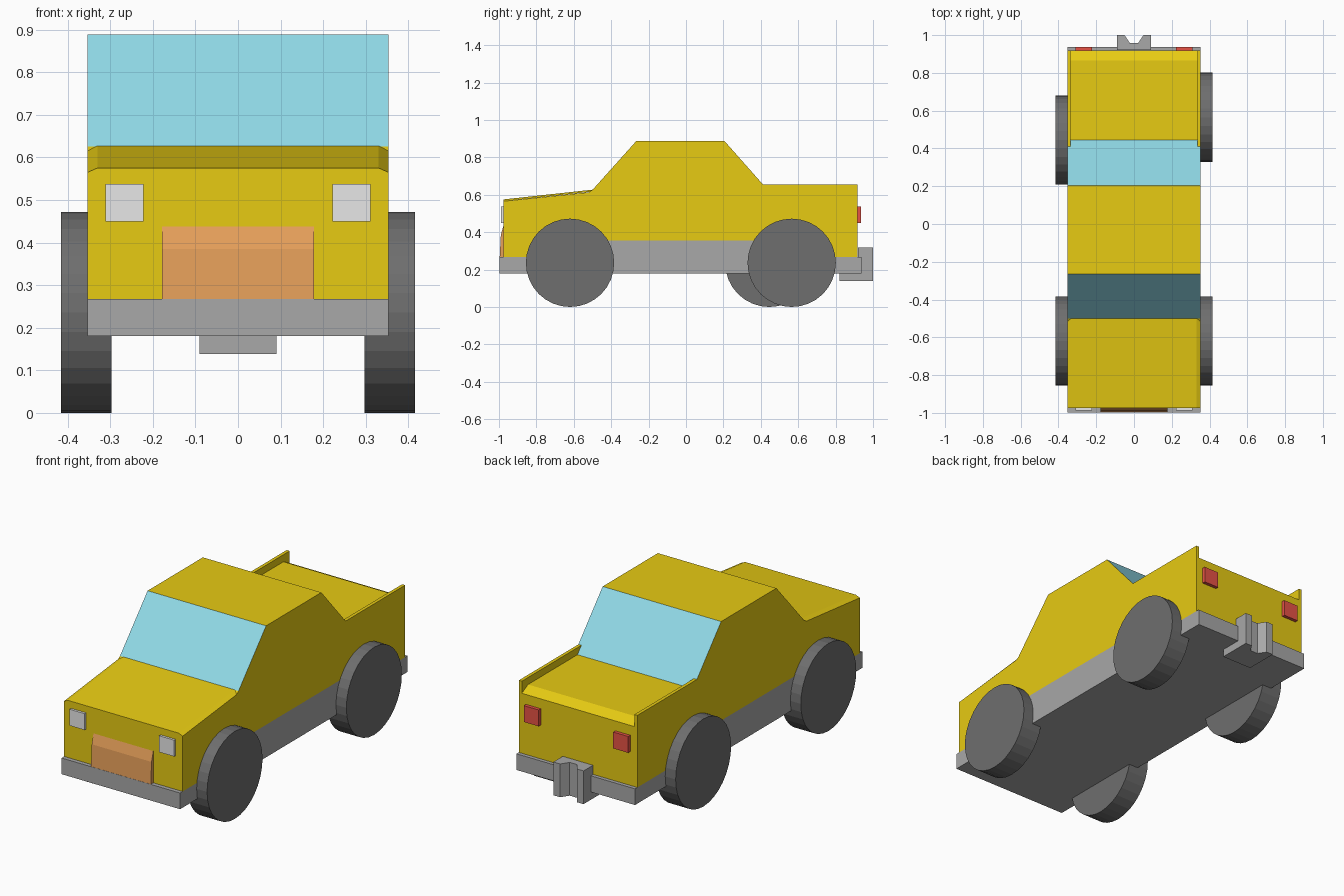
import bpy, bmesh, math
from mathutils import Matrix, Vector

if "Cube" in bpy.data.objects:
    bpy.data.objects.remove(bpy.data.objects["Cube"])


def material(name, r, g, b):
    m = bpy.data.materials.new(name)
    lin = [((c / 255 + 0.055) / 1.055) ** 2.4 if c > 10 else c / 255 / 12.92 for c in (r, g, b)]
    m.diffuse_color = (*lin, 1)
    m.use_nodes = True
    m.node_tree.nodes["Principled BSDF"].inputs["Base Color"].default_value = m.diffuse_color
    return m


YELLOW = material("yellow paint", 255, 224, 22)
GLASS = material("pale blue glass", 160, 240, 255)
GREY = material("grey trim", 168, 168, 168)
RUBBER = material("dark rubber", 110, 110, 110)
ORANGE = material("orange grille", 255, 177, 100)
WHITE = material("white lamp", 255, 255, 255)
RED = material("red lamp", 255, 92, 78)


def finish(name, bm, *mats):
    bmesh.ops.recalc_face_normals(bm, faces=bm.faces)
    me = bpy.data.meshes.new(name)
    bm.to_mesh(me)
    bm.free()
    for m in mats:
        me.materials.append(m)
    ob = bpy.data.objects.new(name, me)
    bpy.context.collection.objects.link(ob)
    return ob


def extrude(points, direction):
    """Closed outline of 3D points extruded along a direction."""
    bm = bmesh.new()
    face = bm.faces.new([bm.verts.new(p) for p in points])
    res = bmesh.ops.extrude_face_region(bm, geom=[face], use_keep_orig=True)
    moved = [v for v in res["geom"] if isinstance(v, bmesh.types.BMVert)]
    bmesh.ops.translate(bm, verts=moved, vec=direction)
    return bm


def side_prism(name, profile, x0, x1, *mats):
    bm = extrude([(x0, y, z) for y, z in profile], (x1 - x0, 0, 0))
    return finish(name, bm, *mats)


def box(name, x, y, z, mat):
    return side_prism(name, [(y[0], z[0]), (y[1], z[0]), (y[1], z[1]), (y[0], z[1])], x[0], x[1], mat)


W = 0.353          # half width of the body
F, R = -0.6, 0.5   # ends of the raised sill, hidden behind the wheels

# Body shell with cab and bed floor
body = side_prism("body", [
    (-0.975, 0.267), (-0.975, 0.565), (-0.52, 0.613), (-0.5, 0.626),
    (-0.265, 0.888), (0.205, 0.888), (0.445, 0.617), (0.865, 0.617),
    (0.918, 0.59), (0.918, 0.267), (R, 0.267), (R, 0.355), (F, 0.355), (F, 0.267)],
    -W, W, YELLOW, GLASS)
# Windscreen and rear window are the steep faces of the cab
for p in body.data.polygons:
    if p.center.z > 0.7 and 0.4 < p.normal.z < 0.9:
        p.material_index = 1

# Bonnet with chamfered sides
bm = bmesh.new()
for s in (-1, 1):
    for y, z in ((-0.975, 0.565), (-0.5, 0.617)):
        bm.verts.new((s * W, y, z))
        bm.verts.new((s * 0.33, y, z + 0.01))
bmesh.ops.convex_hull(bm, input=bm.verts[:])
bmesh.ops.dissolve_limit(bm, angle_limit=0.01, verts=bm.verts[:], edges=bm.edges[:])
finish("bonnet", bm, YELLOW)

# Chassis with bumpers and raised sill
side_prism("chassis", [
    (-0.997, 0.18), (0.938, 0.18), (0.938, 0.267), (R, 0.267), (R, 0.355),
    (F, 0.355), (F, 0.267), (-0.997, 0.267)], -W, W, GREY)

# Grille
side_prism("grille", [(-0.97, 0.267), (-0.996, 0.267), (-0.99, 0.385), (-0.975, 0.438), (-0.97, 0.438)],
           -0.178, 0.178, ORANGE)

for s, side in ((-1, "left"), (1, "right")):
    # Bed walls
    side_prism(f"{side}_bed_wall", [(0.41, 0.655), (0.918, 0.655), (0.918, 0.59), (0.865, 0.617), (0.445, 0.617)],
               s * 0.335, s * W, YELLOW)
    # Lamps
    lamp = (s * 0.222, s * 0.311)
    box(f"{side}_headlight", lamp, (-0.988, -0.97), (0.449, 0.537), WHITE)
    box(f"{side}_tail_light", lamp, (0.91, 0.936), (0.449, 0.537), RED)
    # Wheels: the left rear one sits further forward
    for end, y in (("front", -0.62), ("rear", 0.565 if s > 0 else 0.445)):
        bm = bmesh.new()
        bmesh.ops.create_cone(bm, cap_ends=True, segments=32, radius1=0.236, radius2=0.236, depth=0.118,
                              matrix=Matrix.Translation((s * 0.356, y, 0.236)) @ Matrix.Rotation(math.pi / 2, 4, 'Y'))
        finish(f"{side}_{end}_wheel", bm, RUBBER)

# Tow hitch: notched upright and a plate under the chassis
notch = [(-0.09, 0.92), (0.09, 0.92), (0.09, 1.0), (0.05, 1.0), (0.022, 0.958),
         (-0.022, 0.958), (-0.05, 1.0), (-0.09, 1.0)]
finish("tow_hitch", extrude([(x, y, 0.138) for x, y in notch], Vector((0, 0, 0.179))), GREY)
box("hitch_plate", (-0.09, 0.09), (0.82, 0.925), (0.138, 0.185), GREY)
